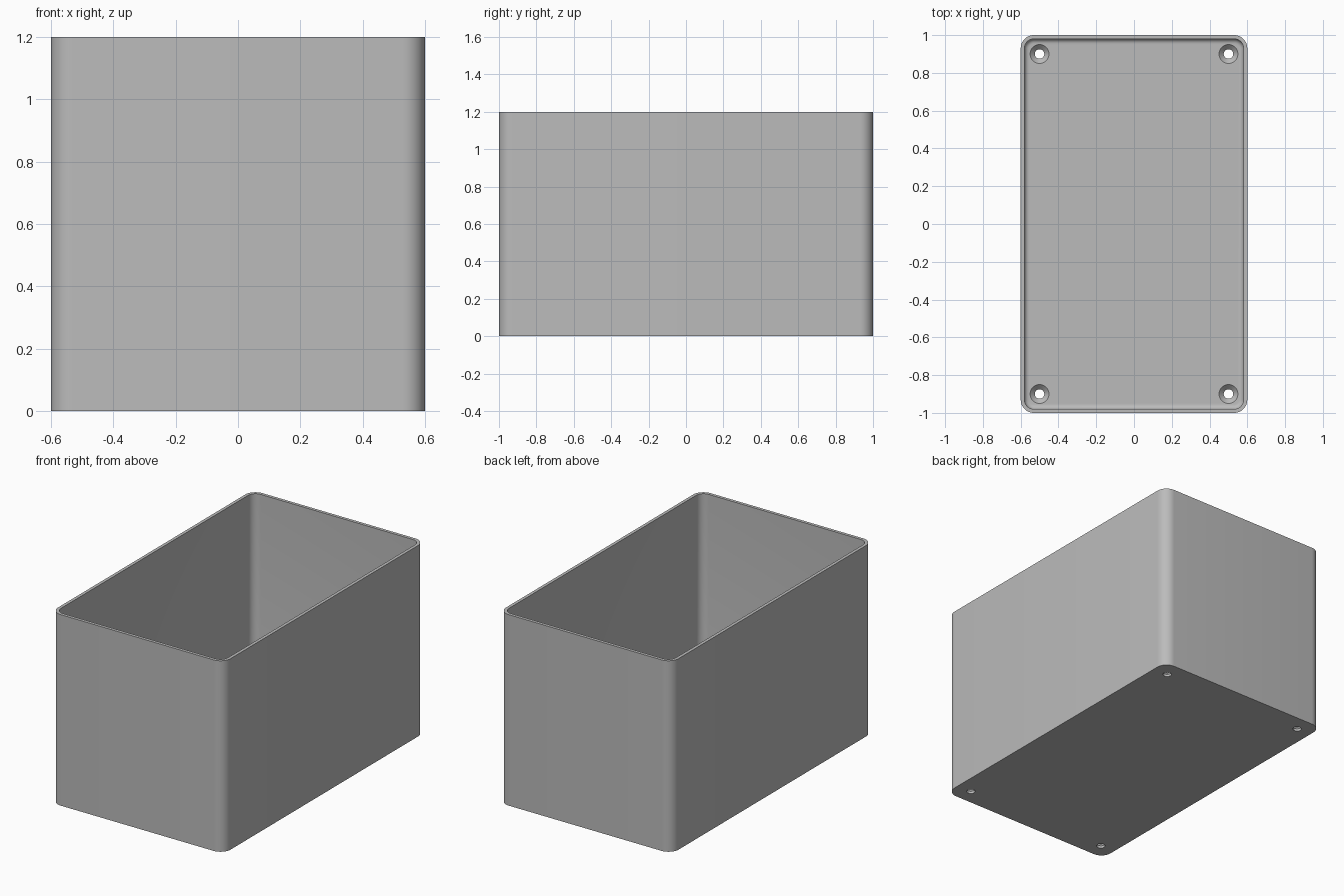
import bpy, bmesh
from math import sin, cos, pi, radians

WIDTH, LENGTH, HEIGHT = 1.2, 2.0, 1.2
WALL, FLOOR = 0.02, 0.04
CORNER, FILLET = 0.07, 0.025
CORNER_STEPS, FILLET_STEPS, HOLE_SIDES = 10, 6, 32

if "Cube" in bpy.data.objects:
    bpy.data.objects.remove(bpy.data.objects["Cube"])

# Single plain grey plastic
grey = bpy.data.materials.new("plain grey")
grey.use_nodes = True
color = (0.5, 0.5, 0.5, 1)
grey.diffuse_color = color
grey.node_tree.nodes["Principled BSDF"].inputs["Base Color"].default_value = color


def ring(bm, inset, z):
    """Rounded rectangle of vertices, drawn in from the outside by inset."""
    radius = CORNER - inset
    cx, cy = WIDTH / 2 - CORNER, LENGTH / 2 - CORNER
    verts = []
    for quarter, (sx, sy) in enumerate([(1, 1), (-1, 1), (-1, -1), (1, -1)]):
        for i in range(CORNER_STEPS + 1):
            a = (quarter + i / CORNER_STEPS) * pi / 2
            verts.append(bm.verts.new((sx * cx + radius * cos(a), sy * cy + radius * sin(a), z)))
    return verts


def skin(bm, rings):
    """Join consecutive rings with quads and cap both ends."""
    for low, high in zip(rings, rings[1:]):
        for i in range(len(low)):
            j = (i + 1) % len(low)
            bm.faces.new((low[i], low[j], high[j], high[i]))
    bm.faces.new(rings[0][::-1])
    bm.faces.new(rings[-1])


def make_object(name, bm):
    bmesh.ops.recalc_face_normals(bm, faces=bm.faces)
    mesh = bpy.data.meshes.new(name)
    bm.to_mesh(mesh)
    bm.free()
    mesh.materials.append(grey)
    obj = bpy.data.objects.new(name, mesh)
    bpy.context.collection.objects.link(obj)
    return obj


# Open box: up the outside, over the rim, down the inside, round the floor fillet
bm = bmesh.new()
levels = [(0, 0), (0, HEIGHT), (WALL, HEIGHT)]
for i in range(FILLET_STEPS + 1):
    a = i / FILLET_STEPS * pi / 2
    levels.append((WALL + FILLET * (1 - cos(a)), FLOOR + FILLET * (1 - sin(a))))
skin(bm, [ring(bm, inset, z) for inset, z in levels])
box = make_object("open_box", bm)

# Countersunk screw holes in the floor corners
bm = bmesh.new()
hole_profile = [(0.025, -0.05), (0.025, 0.015), (0.05, FLOOR), (0.05, FLOOR + 0.02)]
for x in (-0.5, 0.5):
    for y in (-0.9, 0.9):
        angles = [2 * pi * i / HOLE_SIDES for i in range(HOLE_SIDES)]
        skin(bm, [[bm.verts.new((x + r * cos(a), y + r * sin(a), z)) for a in angles]
                  for r, z in hole_profile])
cutter = make_object("screw_hole_cutter", bm)
cutter.hide_render = True

bpy.ops.object.select_all(action="DESELECT")
bpy.context.view_layer.objects.active = box
box.select_set(True)
holes = box.modifiers.new("screw_holes", "BOOLEAN")
holes.operation, holes.solver, holes.object = "DIFFERENCE", "EXACT", cutter
bpy.ops.object.modifier_apply(modifier=holes.name)
bpy.data.objects.remove(cutter)
bpy.ops.object.shade_smooth_by_angle(angle=radians(30))
